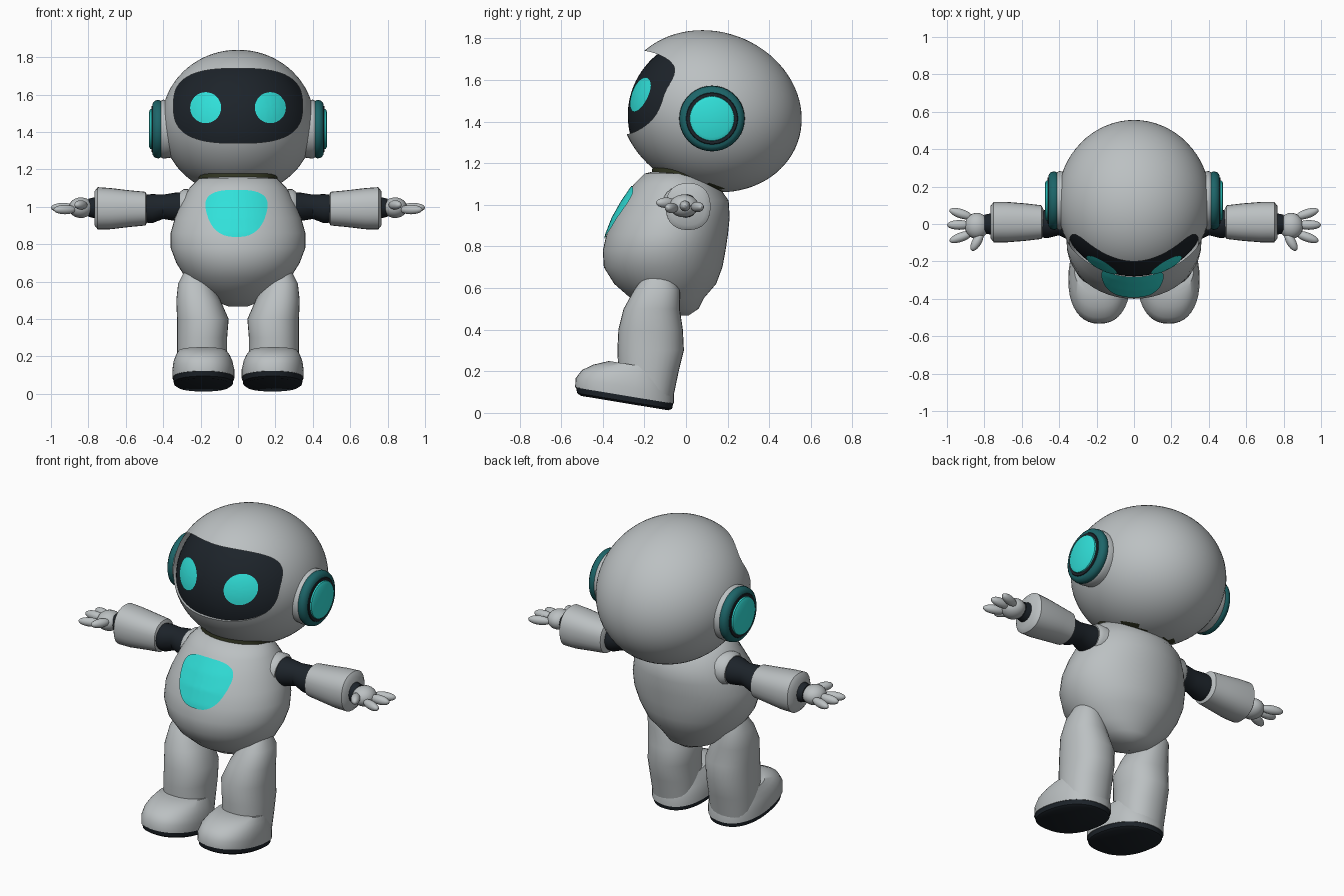
import bpy, bmesh, math
from mathutils import Matrix, Vector, Euler
from mathutils.bvhtree import BVHTree

cube = bpy.data.objects.get("Cube")
if cube:
    bpy.data.objects.remove(cube, do_unlink=True)


def material(name, r, g, b):
    m = bpy.data.materials.new(name)
    m.use_nodes = True
    m.diffuse_color = (r, g, b, 1)
    bsdf = m.node_tree.nodes["Principled BSDF"]
    bsdf.inputs["Base Color"].default_value = (r, g, b, 1)
    bsdf.inputs["Roughness"].default_value = 0.5
    return m


WHITE = material("shell_white", 0.50, 0.53, 0.54)
DARK = material("dark_black", 0.012, 0.017, 0.023)
CYAN = material("glow_cyan", 0.03, 0.75, 0.70)
TEAL = material("ring_teal", 0.012, 0.13, 0.14)
OLIVE = material("neck_olive", 0.035, 0.04, 0.018)
parts = []


def finish(name, bm, mats, rule=None):
    """Turn a bmesh into an object, colouring faces by a rule on their centre."""
    bmesh.ops.recalc_face_normals(bm, faces=bm.faces)
    if rule:
        for f in bm.faces:
            f.material_index = rule(f.calc_center_median())
    mesh = bpy.data.meshes.new(name)
    bm.to_mesh(mesh)
    bm.free()
    for m in mats:
        mesh.materials.append(m)
    ob = bpy.data.objects.new(name, mesh)
    bpy.context.collection.objects.link(ob)
    parts.append(ob)
    return ob


def super_point(a, rx, ry, e):
    c, s = math.cos(a), math.sin(a)
    return (math.copysign(abs(c) ** (2 / e), c) * rx,
            math.copysign(abs(s) ** (2 / e), s) * ry)


def loft(name, rings, mats, axis="z", n=32, e=2, s=1, warp=None, rule=None):
    """Skin rings of (position, centre, centre, radius, radius) along an axis."""
    bm = bmesh.new()
    loops = []
    for t, cu, cv, ru, rv in rings:
        loop = []
        for i in range(n):
            u, v = super_point(math.tau * i / n, ru, rv, e)
            u, v = u + cu, v + cv
            p = Vector({"x": (t, u, v), "y": (u, t, v), "z": (u, v, t)}[axis])
            if warp:
                p = warp(p)
            loop.append(bm.verts.new((p.x * s, p.y, p.z)))
        loops.append(loop)
    for a, b in zip(loops, loops[1:]):
        for i in range(n):
            j = (i + 1) % n
            bm.faces.new((a[i], a[j], b[j], b[i]))
    bm.faces.new(loops[0])
    bm.faces.new(loops[-1])
    return finish(name, bm, mats, rule)


def ball(centre, radii, rot=(0, 0, 0), seg=48, rows=32):
    bm = bmesh.new()
    m = (Matrix.Translation(centre) @ Euler(rot).to_matrix().to_4x4()
         @ Matrix.Diagonal((*radii, 1)))
    bmesh.ops.create_uvsphere(bm, u_segments=seg, v_segments=rows, radius=1, matrix=m)
    return bm


def plate(name, tree, cx, cz, outline, mat, lift, n=48, rows=10):
    """Front-facing patch that follows the surface in a BVH tree."""
    bm = bmesh.new()

    def drop(x, z):
        hit = tree.ray_cast(Vector((x, -2, z)), Vector((0, 1, 0)))[0]
        return bm.verts.new((x, (hit.y if hit else 0) - lift, z))

    centre = drop(cx, cz)
    prev = None
    for k in range(1, rows + 1):
        ring = []
        for i in range(n):
            x, z = outline(math.tau * i / n)
            ring.append(drop(cx + x * k / rows, cz + z * k / rows))
        for i in range(n):
            j = (i + 1) % n
            bm.faces.new((prev[i], prev[j], ring[j], ring[i]) if prev
                         else (centre, ring[j], ring[i]))
        prev = ring
    ob = finish(name, bm, [mat])
    if sum(p.normal.y for p in ob.data.polygons) > 0:
        ob.data.flip_normals()
    return ob


# Head shell: tilted ball with a face opening and a dark underside at the neck
def underside(c):
    return 1 if c.y < 0.17 and c.z < 1.175 - 0.24 * (c.y + 0.2) else 0


head = finish("head", ball((0, 0.12, 1.45), (0.41, 0.443, 0.382),
                           (math.radians(-20), 0, 0), 64, 40),
              [WHITE, OLIVE], underside)
cutter = loft("face_cutter", [(-1, 0, 1.54, 0.345, 0.2), (0.08, 0, 1.54, 0.345, 0.2)],
              [WHITE], "y", 64, 2.8)
cutter.hide_render = True
cut = head.modifiers.new("face_opening", "BOOLEAN")
cut.operation, cut.object, cut.solver = "DIFFERENCE", cutter, "EXACT"
bpy.context.view_layer.objects.active = head
bpy.ops.object.modifier_apply(modifier=cut.name)
parts.remove(cutter)
bpy.data.objects.remove(cutter, do_unlink=True)

# Visor and eyes
face = ball((0, 0.12, 1.43), (0.405, 0.40, 0.385), seg=64, rows=48)
face_tree = BVHTree.FromBMesh(face)
face.free()
plate("visor", face_tree, 0, 1.54, lambda a: super_point(a, 0.352, 0.206, 2.8),
      DARK, 0, 64, 14)
for s, side in ((1, "left"), (-1, "right")):
    plate(side + "_eye", face_tree, 0.173 * s, 1.53,
          lambda a: super_point(a, 0.083, 0.083, 2), CYAN, 0.007, 32, 5)

# Neck and torso
loft("neck", [(1.08, 0, -0.02, 0.2, 0.15), (1.2, 0, 0, 0.22, 0.16)], [OLIVE])
torso = loft("torso", [
    (0.467, 0, -0.04, 0.05, 0.05), (0.50, 0, -0.06, 0.14, 0.12),
    (0.55, 0, -0.09, 0.21, 0.175), (0.62, 0, -0.10, 0.28, 0.245),
    (0.70, 0, -0.11, 0.33, 0.285), (0.78, 0, -0.105, 0.36, 0.295),
    (0.86, 0, -0.09, 0.36, 0.292), (0.94, 0, -0.07, 0.338, 0.28),
    (1.02, 0, -0.05, 0.305, 0.255), (1.10, 0, -0.05, 0.26, 0.2),
    (1.15, 0, -0.05, 0.21, 0.15), (1.17, 0, -0.05, 0.1, 0.07)], [WHITE], n=48)


# Chest panel: rounded shield narrowing downward
def shield(a):
    x, z = super_point(a, 0.155, 0.126, 2.7)
    return x * (0.88 + 1.6 * z if z < 0 else 0.88 + 1.4 * z) * 1.17, z


chest = bmesh.new()
chest.from_mesh(torso.data)
plate("chest_panel", BVHTree.FromBMesh(chest), -0.008, 0.965, shield, CYAN, 0.007)
chest.free()


def tilt(p):
    return Vector((p.x, p.y, p.z - (p.y + 0.07) * 0.165))


for s, side in ((1, "left_"), (-1, "right_")):
    # Ear discs, built outward from the head
    def ear(name, mat, profile):
        loft(side + name, [(x, 0.125, 1.415, r, r) for x, r in profile], [mat], "x", 40, 2, s)

    ear("ear_flange", WHITE, [(0.34, 0.15), (0.40, 0.158), (0.415, 0.15)])
    ear("ear_ring", TEAL, [(0.41, 0.15), (0.425, 0.157), (0.445, 0.152), (0.458, 0.135)])
    ear("ear_gasket", DARK, [(0.45, 0.13), (0.462, 0.122)])
    ear("ear_light", CYAN, [(0.45, 0.11), (0.47, 0.106), (0.477, 0.09)])

    # Shoulder, upper arm and forearm cuff
    loft(side + "shoulder", [(0.20, -0.01, 1, 0.1, 0.09), (0.29, -0.01, 1, 0.105, 0.095),
                             (0.31, -0.01, 1, 0.09, 0.08)], [WHITE], "x", 28, 2, s)
    loft(side + "upper_arm", [(0.28, -0.01, 1, 0.085, 0.08), (0.34, -0.01, 1, 0.08, 0.075),
                              (0.40, 0, 1, 0.06, 0.065), (0.46, 0, 0.99, 0.075, 0.078),
                              (0.53, 0, 0.99, 0.07, 0.07)], [DARK], "x", 24, 2, s)
    loft(side + "forearm", [(0.485, 0.01, 0.99, 0.07, 0.07), (0.495, 0.01, 0.99, 0.09, 0.09),
                            (0.58, 0.01, 0.99, 0.1, 0.098), (0.68, 0.01, 0.99, 0.108, 0.11),
                            (0.75, 0.01, 0.992, 0.108, 0.113), (0.768, 0.01, 0.992, 0.085, 0.09)],
         [WHITE], "x", 28, 2.3, s)
    loft(side + "wrist", [(0.75, 0, 0.995, 0.06, 0.06), (0.80, 0, 0.995, 0.05, 0.048)],
         [DARK], "x", 20, 2, s)

    # Hand: palm, three fingers and a thumb, as (x, y, z, length, thickness, turn)
    for name, x, y, z, length, thick, turn in (
            ("palm", 0.84, -0.01, 0.995, 0.065, 0.055, 0),
            ("front_finger", 0.925, -0.07, 0.985, 0.065, 0.025, -20),
            ("middle_finger", 0.935, -0.005, 0.995, 0.065, 0.026, 0),
            ("back_finger", 0.925, 0.055, 0.99, 0.065, 0.025, 18),
            ("thumb", 0.84, -0.095, 1.01, 0.055, 0.025, -60)):
        bm = ball((x, y, z), (length, 0.07 if name == "palm" else thick, thick),
                  (0, 0, math.radians(turn)), 20, 12)
        bmesh.ops.scale(bm, vec=(s, 1, 1), verts=bm.verts)
        finish(side + name, bm, [WHITE])

    # Leg
    loft(side + "leg", [(0.66, 0.225, -0.13, 0.06, 0.07), (0.59, 0.23, -0.14, 0.09, 0.11),
                        (0.50, 0.212, -0.165, 0.118, 0.135), (0.40, 0.188, -0.17, 0.138, 0.155),
                        (0.30, 0.192, -0.17, 0.134, 0.16), (0.20, 0.192, -0.18, 0.134, 0.145),
                        (0.08, 0.19, -0.19, 0.13, 0.13)], [WHITE], "z", 32, 2.2, s)

    # Boot and sole, tilted toe up
    loft(side + "sole", [(0.01, 0.185, -0.295, 0.145, 0.21), (0.02, 0.185, -0.295, 0.158, 0.228),
                         (0.048, 0.185, -0.295, 0.162, 0.234)], [DARK], "z", 40, 2.3, s, tilt)
    loft(side + "boot", [(0.046, 0.185, -0.295, 0.165, 0.238), (0.09, 0.185, -0.295, 0.166, 0.236),
                         (0.135, 0.187, -0.285, 0.158, 0.215), (0.17, 0.188, -0.265, 0.145, 0.18),
                         (0.20, 0.19, -0.23, 0.13, 0.14)], [WHITE], "z", 40, 2.3, s, tilt)

# Smooth shading with sharp edges kept
bpy.ops.object.select_all(action="DESELECT")
for ob in parts:
    ob.select_set(True)
bpy.context.view_layer.objects.active = head
bpy.ops.object.shade_smooth_by_angle(angle=math.radians(40))
